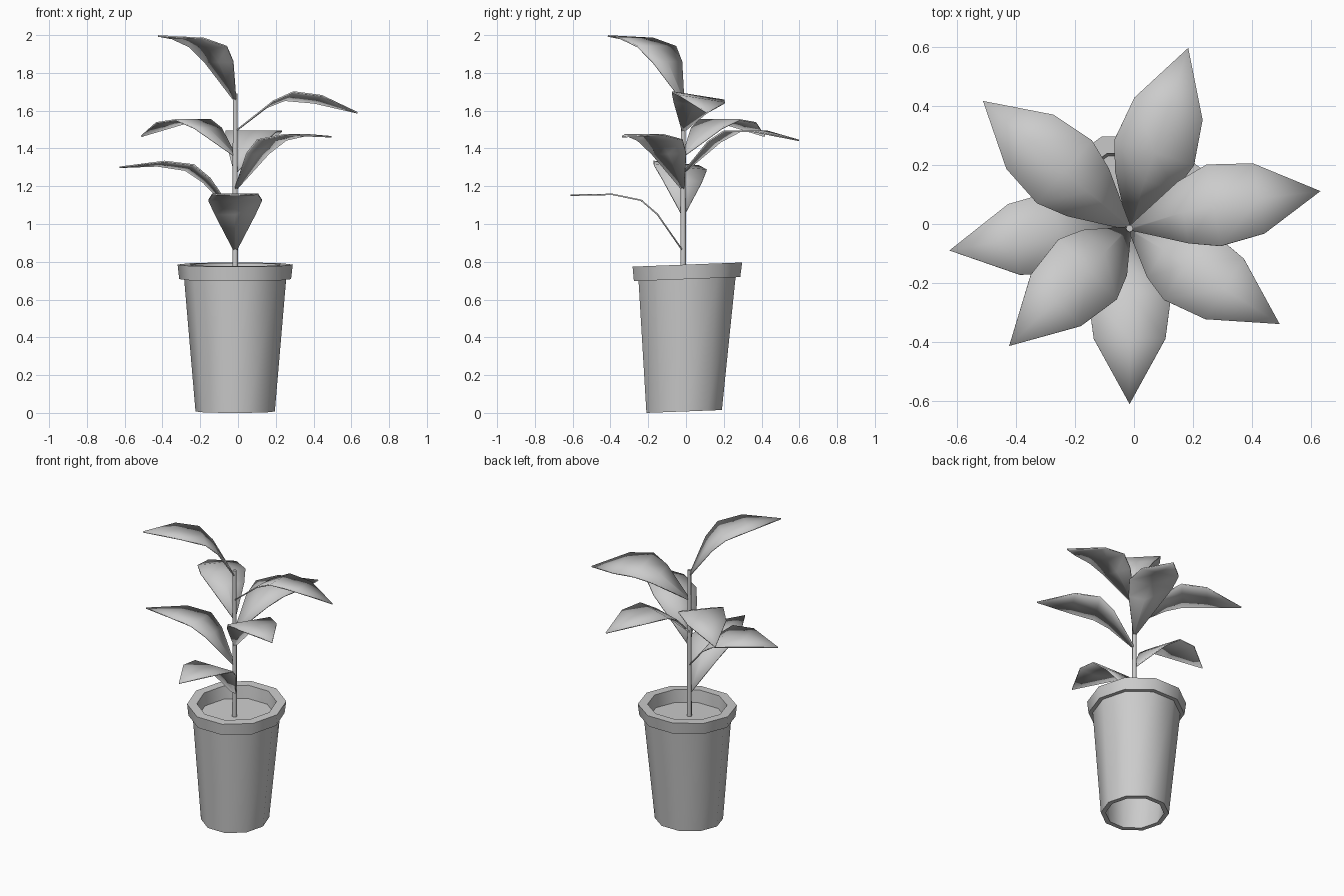
import bpy, bmesh
from math import radians, cos, sin, tau
from mathutils import Matrix, Vector

if "Cube" in bpy.data.objects:
    bpy.data.objects.remove(bpy.data.objects["Cube"])

CX, CY = -0.015, -0.015      # plant axis
SIDES = 10


def make_object(name, bm, angle=40):
    bmesh.ops.recalc_face_normals(bm, faces=bm.faces)
    me = bpy.data.meshes.new(name)
    bm.to_mesh(me)
    bm.free()
    ob = bpy.data.objects.new(name, me)
    bpy.context.collection.objects.link(ob)
    bpy.ops.object.select_all(action='DESELECT')
    ob.select_set(True)
    bpy.context.view_layer.objects.active = ob
    bpy.ops.object.shade_smooth_by_angle(angle=radians(angle))
    return ob


def ring(bm, r, z):
    # the hand-made pot leans a little and its rim slopes up to the back
    out = []
    for i in range(SIDES):
        a = tau * i / SIDES
        y = r * sin(a) - 0.01 + 0.022 * z
        out.append(bm.verts.new((CX + r * cos(a), y, z + 0.038 * y)))
    return out


# pot: hollow wall with a thicker rim
bm = bmesh.new()
profile = [(0.21, 0.008), (0.27, 0.708), (0.296, 0.708), (0.305, 0.785),
           (0.245, 0.785), (0.237, 0.70), (0.18, 0.008)]
rings = [ring(bm, r, z) for r, z in profile]
for a, b in zip(rings, rings[1:] + rings[:1]):
    for i in range(SIDES):
        j = (i + 1) % SIDES
        bm.faces.new((a[i], a[j], b[j], b[i]))
make_object("pot", bm)

# soil
bm = bmesh.new()
bm.faces.new(ring(bm, 0.238, 0.70))
make_object("soil", bm)

# stem
bm = bmesh.new()
bmesh.ops.create_cone(bm, cap_ends=True, segments=8, radius1=0.015, radius2=0.012,
                      depth=0.99, matrix=Matrix.Translation((CX, CY, 1.197)))
make_object("stem", bm, 50)

# leaf: length, rise above the chord, half width
LEAF = [(0, 0, 0.006), (0.21, 0.115, 0.108), (0.32, 0.143, 0.142), (0.47, 0.103, 0.122)]
TIP = (0.667, 0, 0)


def leaf(name, root_z, azimuth, pitch, roll):
    m = (Matrix.Translation((CX, CY, root_z)) @ Matrix.Rotation(radians(azimuth), 4, 'Z')
         @ Matrix.Rotation(radians(-pitch), 4, 'Y') @ Matrix.Rotation(radians(roll), 4, 'X'))
    bm = bmesh.new()
    rows = [[bm.verts.new(m @ Vector((x, s * w, z))) for s in (-1, 0, 1)] for x, z, w in LEAF]
    tip = bm.verts.new(m @ Vector(TIP))
    for a, b in zip(rows, rows[1:]):
        for i in (0, 1):
            bm.faces.new((a[i], b[i], b[i + 1], a[i + 1]))
    for i in (0, 1):
        bm.faces.new((rows[-1][i], tip, rows[-1][i + 1]))
    ob = make_object(name, bm, 50)
    mod = ob.modifiers.new("thickness", 'SOLIDIFY')
    mod.thickness = 0.008
    mod.offset = 0


# leaves spiral up the stem: root height, azimuth, pitch, roll
for n, args in enumerate([(0.855, -90, 26.5, 0), (1.045, 187, 22.5, 6), (1.18, -32.5, 25, 0),
                          (1.27, 72, 15, 0), (1.36, 139, 9, 0), (1.49, 11, 8.5, -9),
                          (1.652, 224.3, 31, 0)], 1):
    leaf(f"leaf_{n}", *args)
